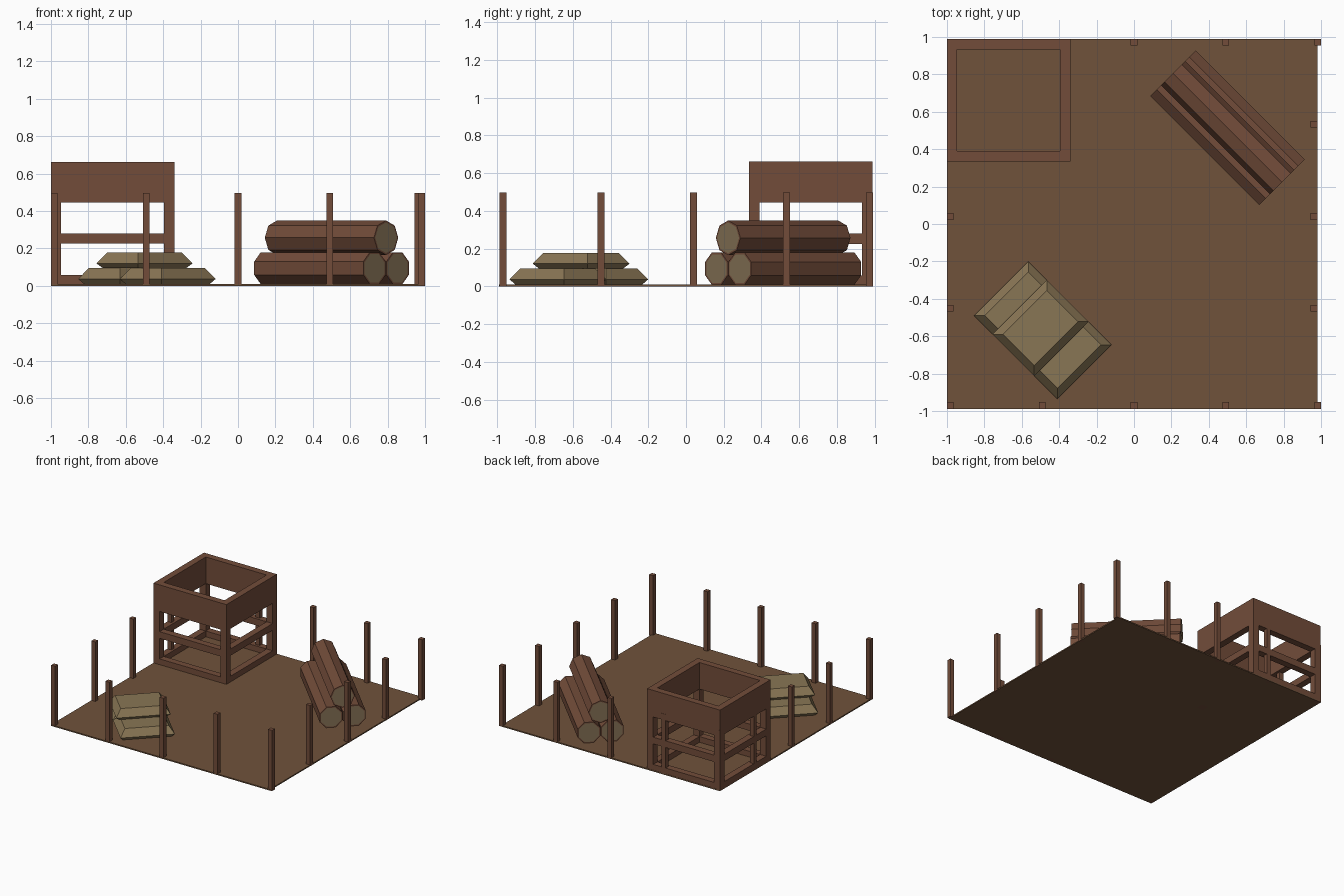
import bpy, bmesh, math
from mathutils import Matrix, Vector

if "Cube" in bpy.data.objects:
    bpy.data.objects.remove(bpy.data.objects["Cube"])


def material(name, rgb):
    m = bpy.data.materials.new(name)
    m.diffuse_color = (*rgb, 1)
    m.use_nodes = True
    m.node_tree.nodes["Principled BSDF"].inputs["Base Color"].default_value = m.diffuse_color
    return m


EARTH = material("earth", (0.16, 0.085, 0.043))
WOOD = material("wood", (0.17, 0.073, 0.042))
CUT = material("cut_wood", (0.23, 0.165, 0.09))
SACK = material("sackcloth", (0.25, 0.18, 0.09))


def finish(name, bm, mats):
    bmesh.ops.recalc_face_normals(bm, faces=bm.faces)
    mesh = bpy.data.meshes.new(name)
    bm.to_mesh(mesh)
    bm.free()
    for m in mats:
        mesh.materials.append(m)
    ob = bpy.data.objects.new(name, mesh)
    bpy.context.collection.objects.link(ob)
    return ob


def box(name, lo, hi, mat):
    bm = bmesh.new()
    size = [b - a for a, b in zip(lo, hi)]
    mid = [(a + b) / 2 for a, b in zip(lo, hi)]
    bmesh.ops.create_cube(bm, size=1, matrix=Matrix.Translation(mid) @ Matrix.Diagonal((*size, 1)))
    return finish(name, bm, [mat])


# square yard floor
box("ground", (-1, -0.99, 0), (0.98, 0.99, 0.01), EARTH)

# fence posts around the edge
H = 0.018
spots = [(x, y) for y in (-0.97, 0.972) for x in (-0.982, -0.49, 0, 0.49, 0.982)]
spots += [(x, y) for x in (-0.982, 0.963) for y in (-0.45, 0.04, 0.533)]
for x, y in spots:
    box("fence_post", (x - H, y - H, 0), (x + H, y + H, 0.497), WOOD)

# open timber tower: corner posts, then three rings of rails
X0, X1, Y0, Y1, T = -1.0, -0.34, 0.335, 0.988, 0.055
for x in (X0, X1 - T):
    for y in (Y0, Y1 - T):
        box("tower_post", (x, y, 0), (x + T, y + T, 0.445), WOOD)


def ring(name, z0, z1, inset):
    for y in (Y0, Y1 - T):
        box(name, (X0 + inset, y, z0), (X1 - inset, y + T, z1), WOOD)
    for x in (X0, X1 - T):
        box(name, (x, Y0 + T, z0), (x + T, Y1 - T, z1), WOOD)


ring("tower_bottom_rail", 0.005, 0.057, T)
ring("tower_middle_rail", 0.225, 0.28, T)
ring("tower_parapet", 0.445, 0.663, 0)

# stack of three octagonal logs lying diagonally
ALONG = Vector((1, -1, 0)).normalized()
ACROSS = Vector((1, 1, 0)).normalized()


def log(name, offset, z, turn):
    bm = bmesh.new()
    bmesh.ops.create_cone(bm, cap_ends=True, segments=8, radius1=0.092, radius2=0.092,
                          depth=0.825, matrix=Matrix.Rotation(turn, 4, 'Z'))
    caps = [f for f in bm.faces if len(f.verts) == 8]
    bmesh.ops.inset_individual(bm, faces=caps, thickness=0.01)
    for f in caps:
        f.material_index = 1
    # local z runs along the log, local x across, local y vertical
    c = Vector((0.5, 0.515, z)) + ACROSS * offset
    frame = Matrix((ACROSS, Vector((0, 0, 1)), ALONG)).transposed().to_4x4()
    bm.transform(Matrix.Translation(c) @ frame)
    return finish(name, bm, [WOOD, CUT])


eighth = math.pi / 8
# find which turn puts a flat side down
log("log_lower_left", -0.0875, 0.094, eighth)
log("log_lower_right", 0.0875, 0.094, eighth)
log("log_upper", 0, 0.257, 0)


# pillow-like sacks: three rectangles bridged together
def sack(name, x, y, slide, z0, zm, z1):
    bm = bmesh.new()
    loops = []
    for z, d in ((z0, 0.024), (zm, 0), (z1, 0.04)):
        a, b = 0.1575 - d, 0.205 - d
        loops.append([bm.verts.new(Vector((x, y, z)) + ALONG * (slide + s * a) + ACROSS * (t * b))
                      for s, t in ((-1, -1), (1, -1), (1, 1), (-1, 1))])
    for lo, hi in zip(loops, loops[1:]):
        for i in range(4):
            j = (i + 1) % 4
            bm.faces.new((lo[i], lo[j], hi[j], hi[i]))
    bm.faces.new(loops[0][::-1])
    bm.faces.new(loops[-1])
    return finish(name, bm, [SACK])


sack("sack_lower_back", -0.487, -0.568, -0.1575, 0.008, 0.037, 0.094)
sack("sack_lower_front", -0.487, -0.568, 0.1575, 0.008, 0.037, 0.094)
sack("sack_upper", -0.5, -0.556, 0, 0.094, 0.12, 0.177)
